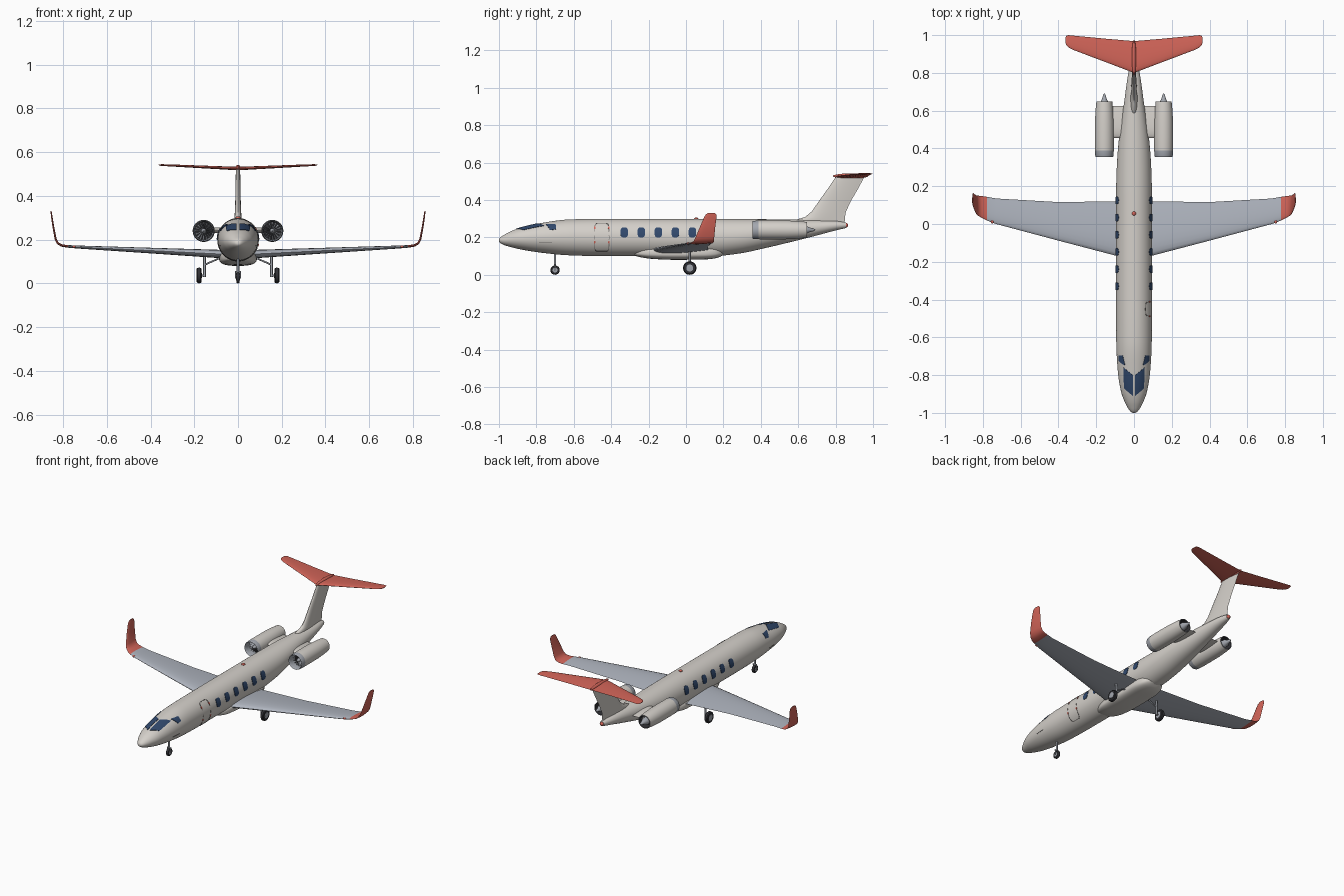
import bpy, bmesh, math
from mathutils import Vector, Matrix

if "Cube" in bpy.data.objects:
    bpy.data.objects.remove(bpy.data.objects["Cube"])

def mat(name, *rgb):
    m = bpy.data.materials.new(name)
    m.diffuse_color = (*rgb, 1)
    m.use_nodes = True
    m.node_tree.nodes["Principled BSDF"].inputs["Base Color"].default_value = m.diffuse_color
    return m

BODY = mat("warm_white", .66, .63, .59)
WING = mat("wing_grey", .43, .46, .52)
RED = mat("coral_red", .65, .13, .10)
GLASS = mat("navy_glass", .03, .065, .15)
DARK = mat("rubber_dark", .03, .03, .035)
METAL = mat("metal_grey", .36, .38, .42)
LINE = mat("seam_grey", .2, .19, .18)

def finish(name, bm, mats, mirror=False, angle=35):
    bmesh.ops.recalc_face_normals(bm, faces=bm.faces)
    me = bpy.data.meshes.new(name)
    bm.to_mesh(me)
    bm.free()
    for m in mats:
        me.materials.append(m)
    me.polygons.foreach_set("use_smooth", [True] * len(me.polygons))
    me.set_sharp_from_angle(angle=math.radians(angle))
    ob = bpy.data.objects.new(name, me)
    bpy.context.collection.objects.link(ob)
    if mirror:
        ob.modifiers.new("mirror", 'MIRROR')
    return ob

def skin(bm, rings, caps=True, index=lambda i: 0):
    """Bridge closed rings of points into a tube."""
    vs = [[bm.verts.new(p) for p in r] for r in rings]
    n = len(vs[0])
    for i in range(len(vs) - 1):
        for j in range(n):
            k = (j + 1) % n
            f = bm.faces.new((vs[i][j], vs[i][k], vs[i + 1][k], vs[i + 1][j]))
            f.material_index = index(i)
    if caps:
        bm.faces.new(vs[0]).material_index = index(0)
        bm.faces.new(vs[-1]).material_index = index(len(vs) - 2)

def curve(keys, y):
    """Monotone interpolation of (y, top, bottom, half width), rounded at the nose."""
    y0 = keys[0][0]
    t = [math.sqrt(k[0] - y0) for k in keys]
    s = math.sqrt(max(0, y - y0))
    i = max(0, min(len(t) - 2, sum(1 for a in t if a <= s) - 1))
    h = t[i + 1] - t[i]
    u = min(1, (s - t[i]) / h)
    out = []
    for c in (1, 2, 3):
        d = [(keys[k + 1][c] - keys[k][c]) / (t[k + 1] - t[k]) for k in range(len(t) - 1)]
        def tan(k):
            if k == 0 or k == len(t) - 1:
                return d[min(k, len(d) - 1)]
            a, b = d[k - 1], d[k]
            return 2 * a * b / (a + b) if a * b > 0 else 0
        out.append((2*u**3 - 3*u*u + 1) * keys[i][c] + (u**3 - 2*u*u + u) * h * tan(i)
                   + (3*u*u - 2*u**3) * keys[i + 1][c] + (u**3 - u*u) * h * tan(i + 1))
    return out

def hull_point(keys, y, th, off=0, power=1):
    top, bot, w = curve(keys, y)
    c, s = math.cos(th), math.sin(th)
    return Vector(((w + off) * math.copysign(abs(c) ** power, c), y,
                   (top + bot) / 2 + ((top - bot) / 2 + off) * math.copysign(abs(s) ** power, s)))

def hull(name, keys, n, power=1):
    y0, s1 = keys[0][0], math.sqrt(keys[-1][0] - keys[0][0])
    bm = bmesh.new()
    skin(bm, [[hull_point(keys, y0 + (s1 * i / n) ** 2, math.tau * j / 48, 0, power)
               for j in range(48)] for i in range(n + 1)])
    return finish(name, bm, [BODY], angle=50)

# Fuselage and belly fairing
FUS = [(-1, .185, .181, .003), (-.97, .215, .158, .035), (-.94, .231, .149, .05),
       (-.89, .25, .137, .068), (-.765, .278, .117, .087), (-.62, .296, .104, .094),
       (-.45, .299, .1, .095), (.15, .299, .1, .095), (.28, .298, .113, .092),
       (.42, .297, .142, .083), (.66, .293, .2, .05), (.8, .288, .237, .03), (.855, .28, .25, .015)]
hull("fuselage", FUS, 80)
hull("belly_fairing", [(-.29, .125, .115, .01), (-.26, .14, .098, .055), (-.18, .15, .085, .08),
                       (-.05, .155, .08, .087), (.1, .155, .082, .085), (.17, .15, .09, .07),
                       (.21, .135, .115, .03)], 36, .7)

# Plates that hug the fuselage skin
def theta_z(y, z):
    top, bot, _ = curve(FUS, y)
    return math.asin(max(-1, min(1, (2 * z - top - bot) / (top - bot))))

def theta_x(y, x):
    return math.acos(min(1, x / curve(FUS, y)[2]))

def patch(name, rims, m, mirror=True, off=.0025):
    bm = bmesh.new()
    for rim in rims:
        n = len(rim)
        c = [sum(p[k] for p in rim) / n for k in (0, 1)]
        rings = []
        for f, o in ((1, -.002), (1, off), (.75, off), (.5, off), (.25, off), (.02, off)):
            rings.append([hull_point(FUS, c[0] + (p[0] - c[0]) * f, c[1] + (p[1] - c[1]) * f, o)
                          for p in rim])
        skin(bm, rings)
    return finish(name, bm, [m], mirror)

def rounded(yc, zc, ry, rz, e=.6, n=24):
    out = []
    for i in range(n):
        c, s = math.cos(math.tau * i / n), math.sin(math.tau * i / n)
        y = yc + ry * math.copysign(abs(c) ** e, c)
        out.append((y, theta_z(y, zc + rz * math.copysign(abs(s) ** e, s))))
    return out

def edged(corners, n=8):
    return [tuple(a[k] + (b[k] - a[k]) * i / n for k in (0, 1))
            for a, b in zip(corners, corners[1:] + corners[:1]) for i in range(n)]

patch("cabin_windows", [rounded(-.33 + .091 * i, .226, .02, .026) for i in range(6)], GLASS)
patch("windshield", [edged([(y, theta_x(y, x)) for y, x in
                            ((-.91, .006), (-.872, .05), (-.76, .054), (-.8, .006))])], GLASS)
patch("cockpit_side_windows", [edged([(y, theta_z(y, z)) for y, z in
      ((-.725, .238), (-.695, .243), (-.695, .268), (-.75, .268))])], GLASS)

# Entry door seam on one side, with red hinge marks, and a nose seam on both
bm = bmesh.new()
inner, outer = (rounded(-.45, .2, r, q, .3, 48) for r, q in ((.037, .074), (.040, .077)))
skin(bm, [[hull_point(FUS, *p, o) for p in r] for r, o in
          ((outer, -.001), (outer, .0015), (inner, .0015), (inner, -.001))], caps=False)
finish("door_seam", bm, [LINE])
patch("door_marks", [rounded(y, z, .004, .006) for y in (-.488, -.412) for z in (.175, .25)],
      RED, False, .003)
patch("nose_seams", [rounded(-.75, .172, .035, .0015)], LINE, True, .0015)

# Lofted flying surfaces: (leading edge, trailing edge, thickness direction, thickness)
def airfoil(le, te, nrm, th, n=12):
    le, te, nrm = Vector(le), Vector(te), Vector(nrm).normalized()
    pts = []
    for i in range(2 * n):
        a = math.pi * i / n
        u = (1 + math.cos(a)) / 2
        t = 5 * th * (.2969 * math.sqrt(u) - .126 * u - .3516 * u*u + .2843 * u**3 - .1036 * u**4)
        pts.append(le.lerp(te, u) + nrm * (t if i < n else -t))
    pts[0] += nrm * .0008
    return pts

def loft(name, secs, mats, mirror=True, index=lambda i: 0):
    bm = bmesh.new()
    skin(bm, [airfoil(*s) for s in secs], index=index)
    return finish(name, bm, mats, mirror, 40)

# Wings with upturned red tips: x, leading y, trailing y, z, tilt, thickness
wing = [(.03, -.185, .12, .13, 0, .04), (.095, -.168, .12, .135, 0, .038),
        (.4, -.088, .116, .15, 0, .026), (.73, .0, .135, .166, 0, .014),
        (.778, .018, .144, .169, 3, .012), (.806, .032, .148, .173, 20, .011),
        (.824, .043, .15, .183, 48, .010), (.834, .052, .151, .202, 72, .009),
        (.845, .076, .157, .26, 81, .008), (.852, .096, .163, .305, 82, .007),
        (.854, .105, .162, .322, 82, .006), (.855, .118, .153, .331, 82, .004)]
loft("wings", [((x, a, z), (x, b, z), (-math.sin(math.radians(r)), 0, math.cos(math.radians(r))), t)
               for x, a, b, z, r, t in wing], [WING, RED], index=lambda i: int(i >= 4))

# T-tail
loft("tailplane", [((x, a, z), (x, b, z), (0, 0, 1), t) for x, a, b, z, t in
     ((0, .8, .968, .525, .016), (.15, .857, .981, .532, .013), (.32, .921, .997, .54, .009),
      (.347, .935, 1.0, .541, .008), (.359, .947, .996, .5415, .006), (.363, .96, .985, .542, .003))],
     [RED])
loft("tail_fin", [((0, a, z), (0, b, z), (1, 0, 0), t) for a, b, z, t in
     ((.56, .845, .265, .036), (.585, .85, .294, .035), (.635, .85, .308, .032), (.672, .855, .338, .028),
      (.715, .885, .4, .024), (.758, .92, .46, .022), (.8, .953, .522, .02))], [BODY], False)

# Engine pylons
loft("engine_pylons", [((x, .455, .243), (x, .625, .243), (0, 0, 1), .025) for x in (.04, .125)], [BODY])

# Revolved parts around an axis through c; profile of (radius, distance along axis)
def lathe(name, prof, c, axis='Y', mats=(BODY,), mirror=True, n=32, index=lambda i: 0):
    bm = bmesh.new()
    rings = []
    for r, d in prof:
        ring = []
        for j in range(n):
            a, b = r * math.cos(math.tau * j / n), r * math.sin(math.tau * j / n)
            ring.append(Vector(c) + Vector((a, d, b) if axis == 'Y' else (d, a, b)))
        rings.append(ring)
    skin(bm, rings, index=index)
    return finish(name, bm, list(mats), mirror)

# Engines: cowling with metal lip, fan, spinner and exhaust cone
E = (.157, 0, .24)
lathe("engine_nacelles", [(.001, .41), (.04, .41), (.041, .375), (.044, .358), (.046, .355), (.048, .36),
      (.05, .388), (.0505, .45), (.05, .54), (.046, .61), (.042, .648), (.038, .648), (.037, .60),
      (.001, .60)], E, mats=(DARK, METAL, BODY), index=lambda i: (0, 1, 1, 1, 1, 1, 2, 2, 2, 2, 1, 0, 0)[i])
lathe("exhaust_cones", [(.026, .60), (.021, .645), (.013, .66), (.006, .685), (.001, .692)], E, mats=(METAL,))
lathe("fan_spinners", [(.001, .372), (.006, .378), (.011, .392), (.012, .408)], E, mats=(METAL,))
bm = bmesh.new()
for k in range(16):
    rot = Matrix.Rotation(math.tau * k / 16, 4, 'Y')
    quad = [(.009, .396, -.0015), (.04, .394, -.004), (.04, .404, .003), (.009, .404, .0015)]
    bm.faces.new([bm.verts.new(rot @ Vector(p) + Vector(E)) for p in quad])
finish("fan_blades", bm, [METAL], True)

# Landing gear
def rod(name, a, b, r, mirror=True):
    a, b = Vector(a), Vector(b)
    q = (b - a).to_track_quat('Z', 'Y')
    bm = bmesh.new()
    skin(bm, [[p + q @ Vector((r * math.cos(math.tau * j / 12), r * math.sin(math.tau * j / 12), 0))
               for j in range(12)] for p in (a, b)])
    finish(name, bm, [METAL], mirror)

def wheel(name, c, r, w, mirror):
    lathe(name + "_tyre", [(r * .5, -w), (r * .85, -w), (r * .97, -w * .6), (r, 0), (r * .97, w * .6),
          (r * .85, w), (r * .5, w)], c, 'X', (DARK,), mirror)
    lathe(name + "_hub", [(r * .2, -w * 1.15), (r * .52, -w * 1.05), (r * .52, w * 1.05),
          (r * .2, w * 1.15)], c, 'X', (METAL,), mirror)

wheel("main_wheel", (.178, .02, .036), .036, .011, True)
wheel("nose_wheel", (0, -.7, .025), .025, .008, False)
rod("main_strut", (.153, .02, .03), (.153, .02, .14), .006)
rod("main_axle", (.149, .02, .036), (.178, .02, .036), .005)
rod("main_brace", (.153, .02, .085), (.085, .02, .115), .004)
rod("nose_strut", (0, -.7, .05), (0, -.7, .12), .006, False)
for s in (-1, 1):
    rod("nose_fork", (s * .011, -.7, .022), (s * .011, -.7, .054), .003, False)
rod("nose_fork_bridge", (-.013, -.7, .053), (.013, -.7, .053), .004, False)

# Small red lights and the tailplane bullet
def blob(name, c, size, m, mirror=False):
    bm = bmesh.new()
    bmesh.ops.create_uvsphere(bm, u_segments=16, v_segments=10, radius=1,
                              matrix=Matrix.Translation(c) @ Matrix.Diagonal((*size, 1)))
    finish(name, bm, [m], mirror)

blob("roof_beacon", (0, .055, .3), (.011, .011, .007), RED)
blob("tail_light", (0, .855, .265), (.012, .012, .012), RED)
blob("wing_lights", (.75, .012, .168), (.008, .01, .006), RED, True)
blob("tailplane_bullet", (0, .88, .528), (.012, .095, .014), RED)
